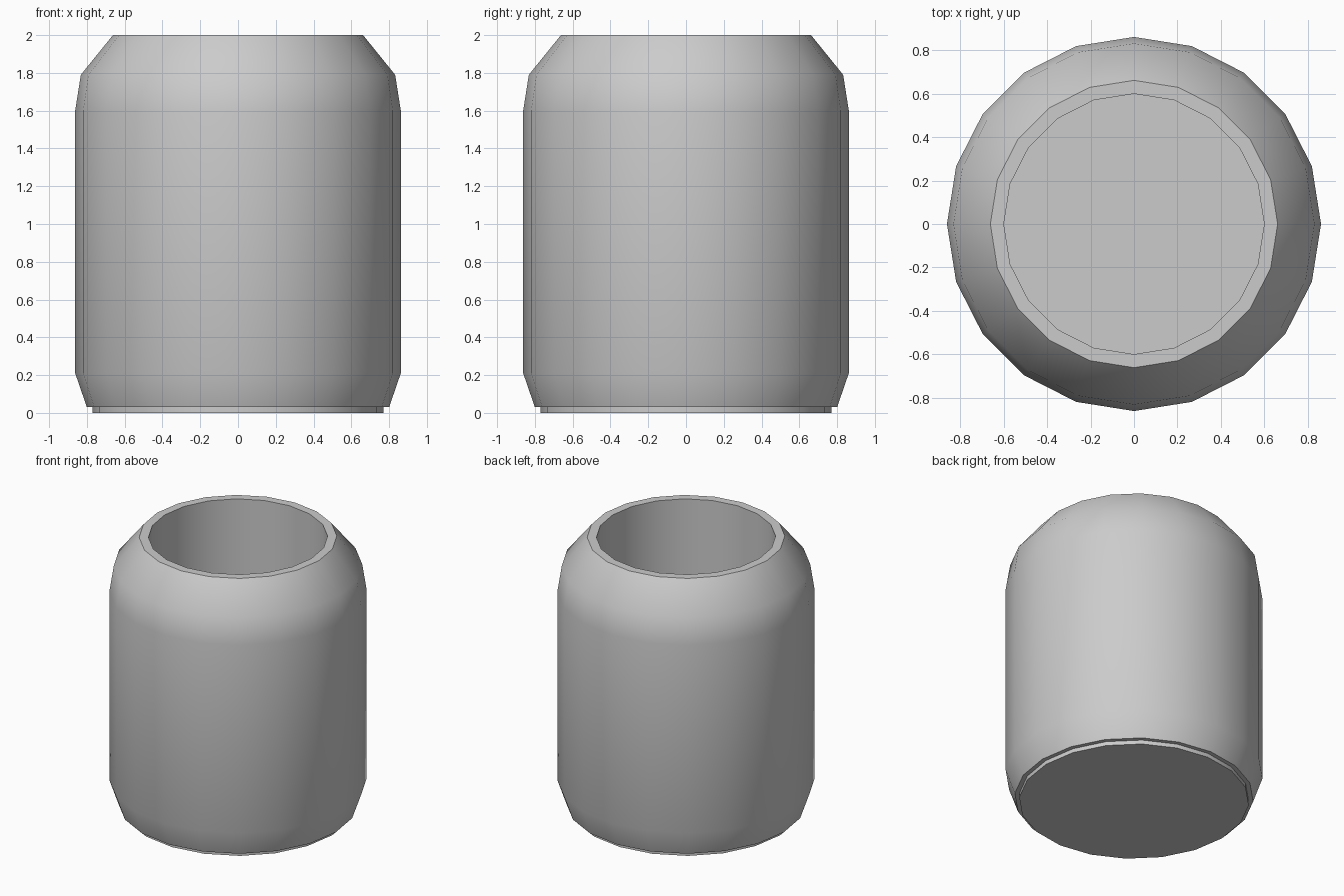
import bpy, bmesh, math

if "Cube" in bpy.data.objects:
    bpy.data.objects.remove(bpy.data.objects["Cube"])

SIDES = 20

# jar cross-section (radius, height): foot, outer wall, shoulder, rim, inner wall
PROFILE = [
    (0.77, 0.0), (0.77, 0.03), (0.80, 0.03), (0.862, 0.21), (0.862, 1.60),
    (0.832, 1.79), (0.662, 2.0), (0.60, 2.0), (0.60, 0.06),
]

bm = bmesh.new()
rings = []
for r, z in PROFILE:
    rings.append([bm.verts.new((r * math.cos(2 * math.pi * i / SIDES),
                                r * math.sin(2 * math.pi * i / SIDES), z))
                  for i in range(SIDES)])

# walls between neighbouring rings
for low, high in zip(rings, rings[1:]):
    for i in range(SIDES):
        j = (i + 1) % SIDES
        bm.faces.new((low[i], low[j], high[j], high[i]))

# underside and inner floor
bm.faces.new(rings[0][::-1])
bm.faces.new(rings[-1])
bmesh.ops.recalc_face_normals(bm, faces=bm.faces)

mesh = bpy.data.meshes.new("jar_body")
bm.to_mesh(mesh)
bm.free()
jar = bpy.data.objects.new("jar_body", mesh)
bpy.context.collection.objects.link(jar)

# smooth walls, sharp rim and foot
bpy.context.view_layer.objects.active = jar
jar.select_set(True)
bpy.ops.object.shade_smooth_by_angle(angle=math.radians(40))
